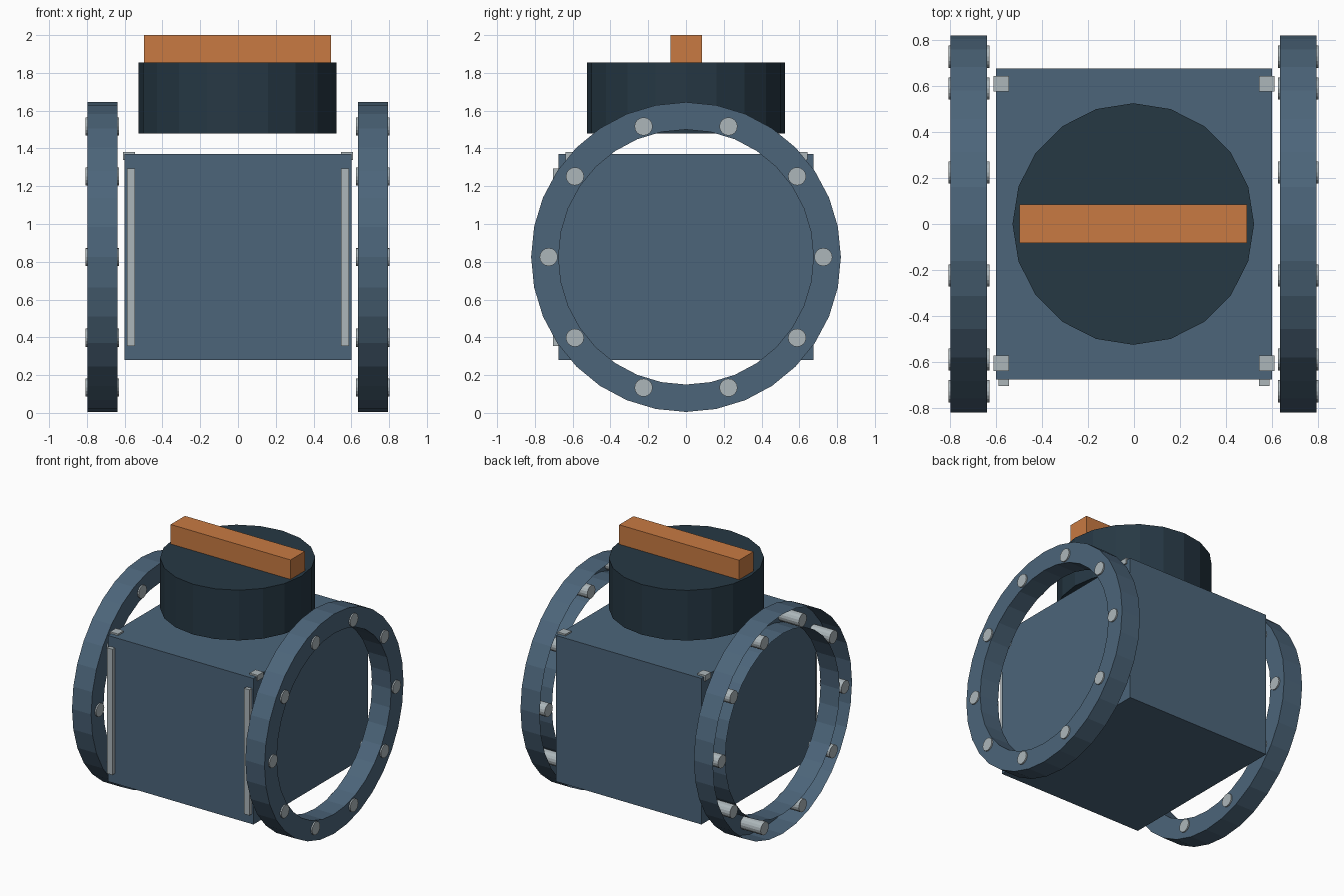
import bpy, bmesh
from math import cos, sin, pi
from mathutils import Matrix

cube = bpy.data.objects.get("Cube")
if cube:
    bpy.data.objects.remove(cube, do_unlink=True)


def material(name, rgb):
    linear = [((c / 255 + 0.055) / 1.055) ** 2.4 for c in rgb]
    m = bpy.data.materials.new(name)
    m.use_nodes = True
    m.diffuse_color = (*linear, 1)
    m.node_tree.nodes["Principled BSDF"].inputs["Base Color"].default_value = (*linear, 1)
    return m


STEEL = material("slate blue", (76, 101, 122))
DARK = material("dark slate", (38, 56, 68))
ORANGE = material("orange", (200, 122, 66))
SILVER = material("light grey", (172, 182, 186))


def finish(name, bm, mat):
    mesh = bpy.data.meshes.new(name)
    bm.to_mesh(mesh)
    bm.free()
    mesh.materials.append(mat)
    ob = bpy.data.objects.new(name, mesh)
    bpy.context.collection.objects.link(ob)
    return ob


def box(name, low, high, mat):
    bm = bmesh.new()
    size = [b - a for a, b in zip(low, high)]
    mid = [(a + b) / 2 for a, b in zip(low, high)]
    bmesh.ops.create_cube(bm, size=1, matrix=Matrix.Translation(mid) @ Matrix.Diagonal((*size, 1)))
    return finish(name, bm, mat)


def cylinder(name, centre, radius, depth, sides, mat, turn=Matrix()):
    bm = bmesh.new()
    bmesh.ops.create_cone(bm, cap_ends=True, segments=sides, radius1=radius, radius2=radius,
                          depth=depth, matrix=Matrix.Translation(centre) @ turn)
    return finish(name, bm, mat)


def flange(name, x0, x1, outer, inner, z, sides=32):
    """Ring channel: two walls and a cap on the +x end, open on the -x end."""
    bm = bmesh.new()
    profile = [(x0, outer), (x1, outer), (x1, inner), (x0, inner)]
    loops = []
    for i in range(sides):
        a = 2 * pi * i / sides
        loops.append([bm.verts.new((x, r * cos(a), z + r * sin(a))) for x, r in profile])
    for i in range(sides):
        p, q = loops[i], loops[(i + 1) % sides]
        for k in range(3):
            bm.faces.new((p[k], p[k + 1], q[k + 1], q[k]))
    bmesh.ops.recalc_face_normals(bm, faces=bm.faces)
    return finish(name, bm, STEEL)


# Main housing
box("housing", (-0.6, -0.675, 0.28), (0.6, 0.675, 1.37), STEEL)

# Cap drum and grip bar
cylinder("cap_drum", (-0.003, 0, 1.667), 0.525, 0.375, 20, DARK)
box("grip_bar", (-0.498, -0.083, 1.85), (0.492, 0.085, 2.0), ORANGE)

# Side flanges with ten bolts each
AXIS_Z = 0.825
along_x = Matrix.Rotation(pi / 2, 4, "Y")
for side, x in (("right", -0.718), ("left", 0.714)):
    flange(side + "_flange", x - 0.079, x + 0.079, 0.82, 0.675, AXIS_Z)
    for i in range(10):
        a = 2 * pi * i / 10
        cylinder(f"{side}_bolt_{i + 1}", (x, 0.727 * cos(a), AXIS_Z + 0.727 * sin(a)),
                 0.048, 0.178, 16, SILVER, along_x)

# Front trim strips and top corner studs
for side, s in (("right", -1), ("left", 1)):
    x = 0.566 * s
    box(side + "_trim_strip", (x - 0.022, -0.705, 0.355), (x + 0.022, -0.66, 1.293), SILVER)
    x = 0.577 * s
    for end, y in (("front", -0.605), ("back", 0.61)):
        box(f"{side}_{end}_stud", (x - 0.033, y - 0.034, 1.34), (x + 0.033, y + 0.034, 1.382), SILVER)
